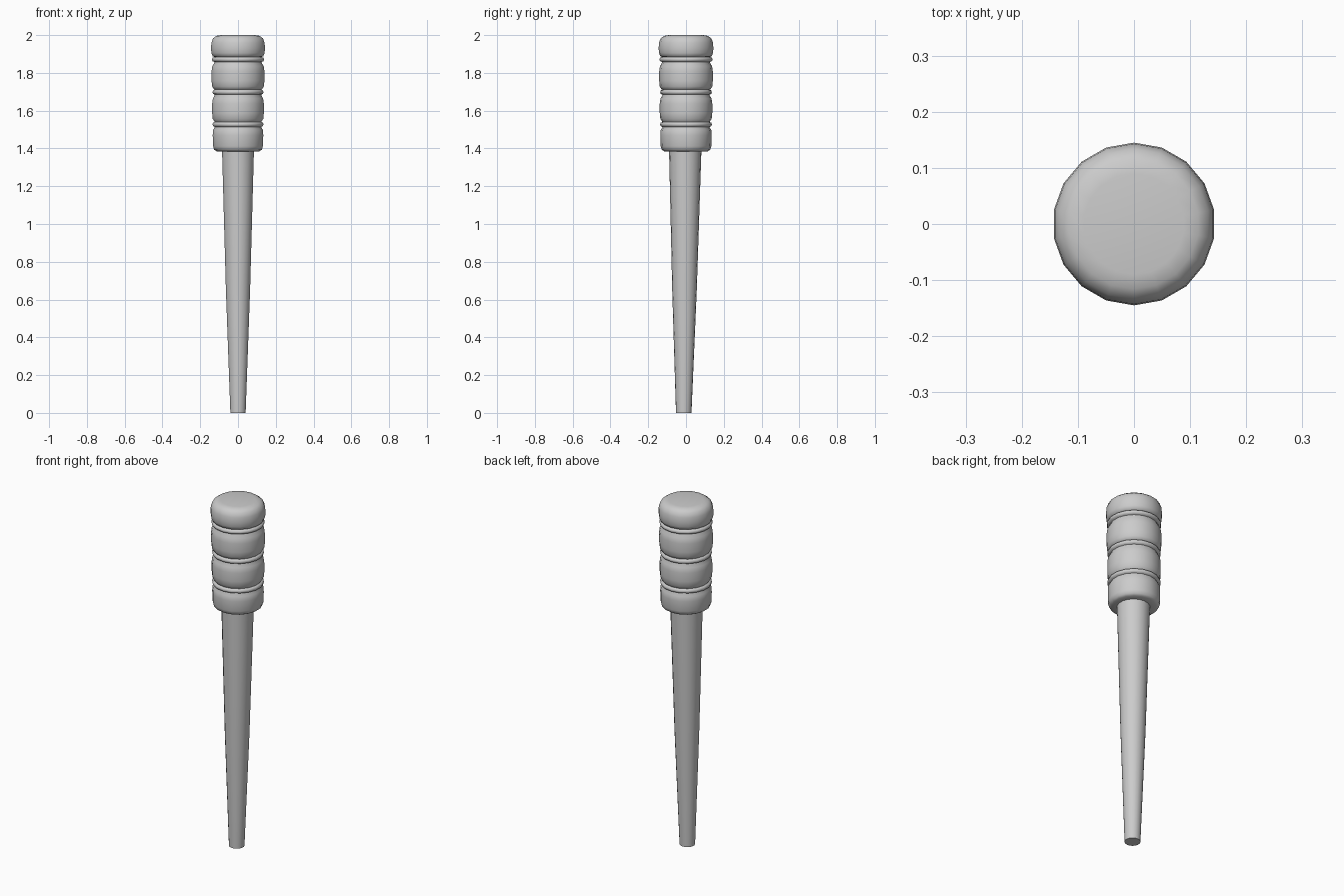
import bpy, bmesh, math

if "Cube" in bpy.data.objects:
    bpy.data.objects.remove(bpy.data.objects["Cube"])

SIDES = 18


def lathe(name, profile):
    """Revolve (radius, z, y_offset) points into a closed solid."""
    bm = bmesh.new()
    rings = []
    for r, z, dy in profile:
        ring = []
        for i in range(SIDES):
            a = math.pi / 2 + math.tau * i / SIDES
            ring.append(bm.verts.new((r * math.cos(a), r * math.sin(a) + dy, z)))
        rings.append(ring)
    for lo, hi in zip(rings, rings[1:]):
        for i in range(SIDES):
            j = (i + 1) % SIDES
            bm.faces.new((lo[i], lo[j], hi[j], hi[i]))
    bm.faces.new(rings[0][::-1])
    bm.faces.new(rings[-1])
    bmesh.ops.recalc_face_normals(bm, faces=bm.faces)
    me = bpy.data.meshes.new(name)
    bm.to_mesh(me)
    bm.free()
    ob = bpy.data.objects.new(name, me)
    bpy.context.collection.objects.link(ob)
    bpy.ops.object.select_all(action='DESELECT')
    ob.select_set(True)
    bpy.context.view_layer.objects.active = ob
    bpy.ops.object.shade_smooth_by_angle(angle=math.radians(50))
    return ob


# tapered shaft, leaning very slightly
lathe("shaft", [(0.041, 0, -0.012), (0.065, 0.65, -0.008), (0.086, 1.40, -0.004)])

# grip: rounded sections separated by grooves with a raised ring in each
grip = [(0.08, 1.385), (0.115, 1.385), (0.128, 1.393), (0.134, 1.412),
        (0.136, 1.47), (0.134, 1.498), (0.125, 1.512)]
for groove, r in ((1.527, 0.139), (1.698, 0.142)):
    grip += [(0.125, groove - 0.013), (0.134, groove - 0.009), (0.137, groove),
             (0.134, groove + 0.009), (0.125, groove + 0.013),
             (r - 0.012, groove + 0.016), (r - 0.003, groove + 0.03),
             (r, groove + 0.06), (r, groove + 0.11),
             (r - 0.004, groove + 0.138), (r - 0.014, groove + 0.154)]
grip += [(0.127, 1.858), (0.137, 1.862), (0.141, 1.871), (0.137, 1.880),
         (0.127, 1.884), (0.136, 1.888), (0.143, 1.905), (0.145, 1.93),
         (0.143, 1.96), (0.134, 1.983), (0.116, 1.996), (0.09, 2.0)]
lathe("grip", [(r, z, 0) for r, z in grip])
